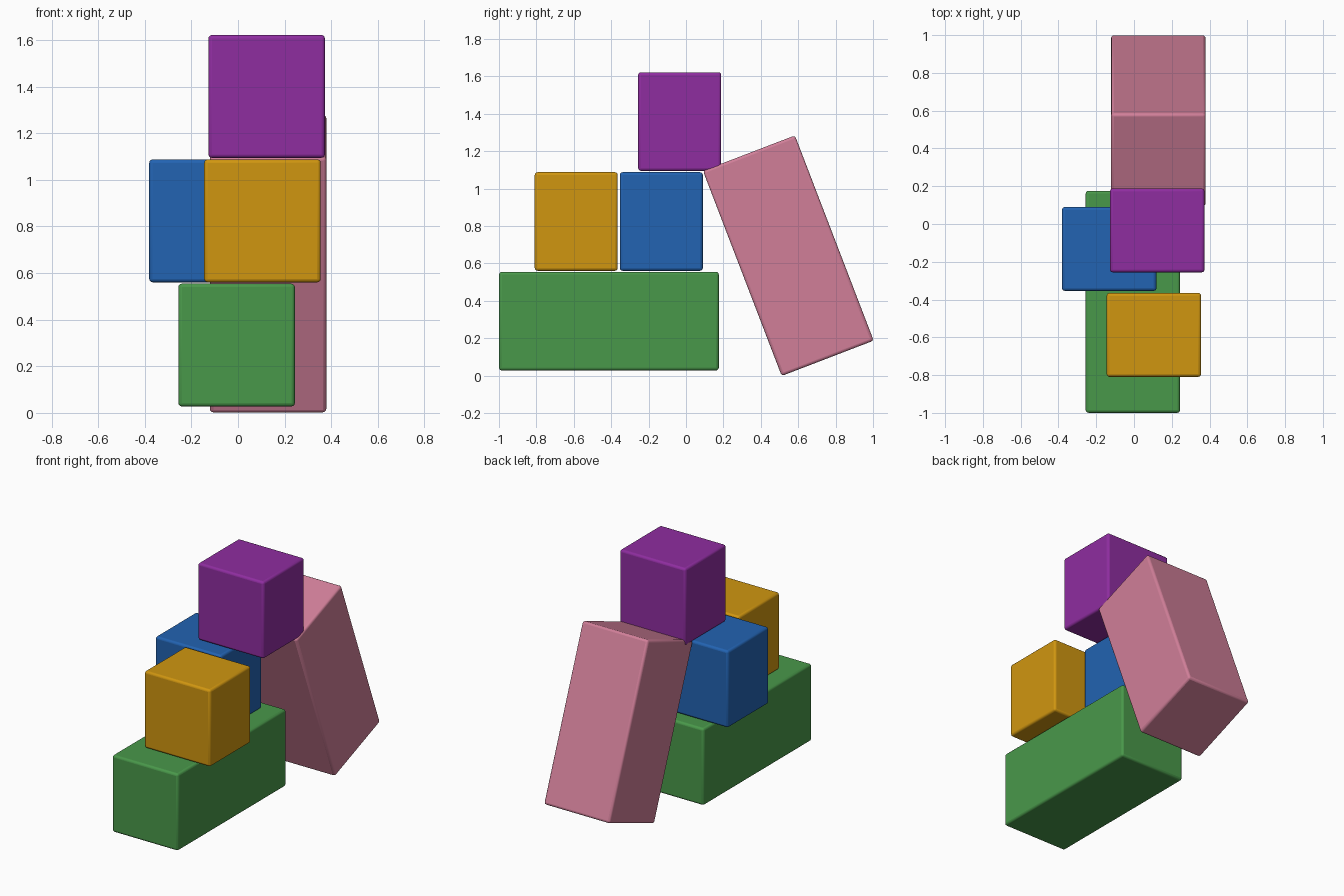
import bpy, math

if "Cube" in bpy.data.objects:
    bpy.data.objects.remove(bpy.data.objects["Cube"])


def srgb(r, g, b):
    lin = lambda c: c / 12.92 if c <= 0.04045 else ((c + 0.055) / 1.055) ** 2.4
    return (lin(r / 255), lin(g / 255), lin(b / 255), 1)


def block(name, colour, rgb, centre, size, tilt=0):
    """Box with softly rounded edges, tilted about the x axis."""
    bpy.ops.mesh.primitive_cube_add(size=1, location=centre)
    ob = bpy.context.object
    ob.name = name
    ob.scale = size
    bpy.ops.object.transform_apply(location=False, rotation=False, scale=True)
    ob.rotation_euler.x = math.radians(tilt)
    mat = bpy.data.materials.new(colour)
    mat.diffuse_color = srgb(*rgb)
    mat.use_nodes = True
    mat.node_tree.nodes["Principled BSDF"].inputs["Base Color"].default_value = mat.diffuse_color
    ob.data.materials.append(mat)
    bevel = ob.modifiers.new("rounded_edges", 'BEVEL')
    bevel.width = 0.015
    bevel.segments = 3
    bpy.ops.object.shade_smooth_by_angle(angle=math.radians(35))
    return ob


CUBE = (0.50, 0.444, 0.527)
LONG = (0.50, 1.175, 0.527)

# Long base block
block("base_block", "green", (73, 152, 74), (-0.006, -0.412, 0.291), LONG)
# Two cubes standing on the base
block("back_cube", "blue", (34, 99, 178), (-0.131, -0.132, 0.824), CUBE)
block("front_cube", "orange", (208, 150, 16), (0.105, -0.587, 0.824), CUBE)
# Cube on top
block("top_cube", "purple", (143, 45, 160), (0.123, -0.034, 1.358), CUBE)
# Long block leaning against the stack (long axis tilted from y to steep)
block("leaning_block", "pink", (209, 127, 153), (0.129, 0.547, 0.641), LONG, tilt=-69)
